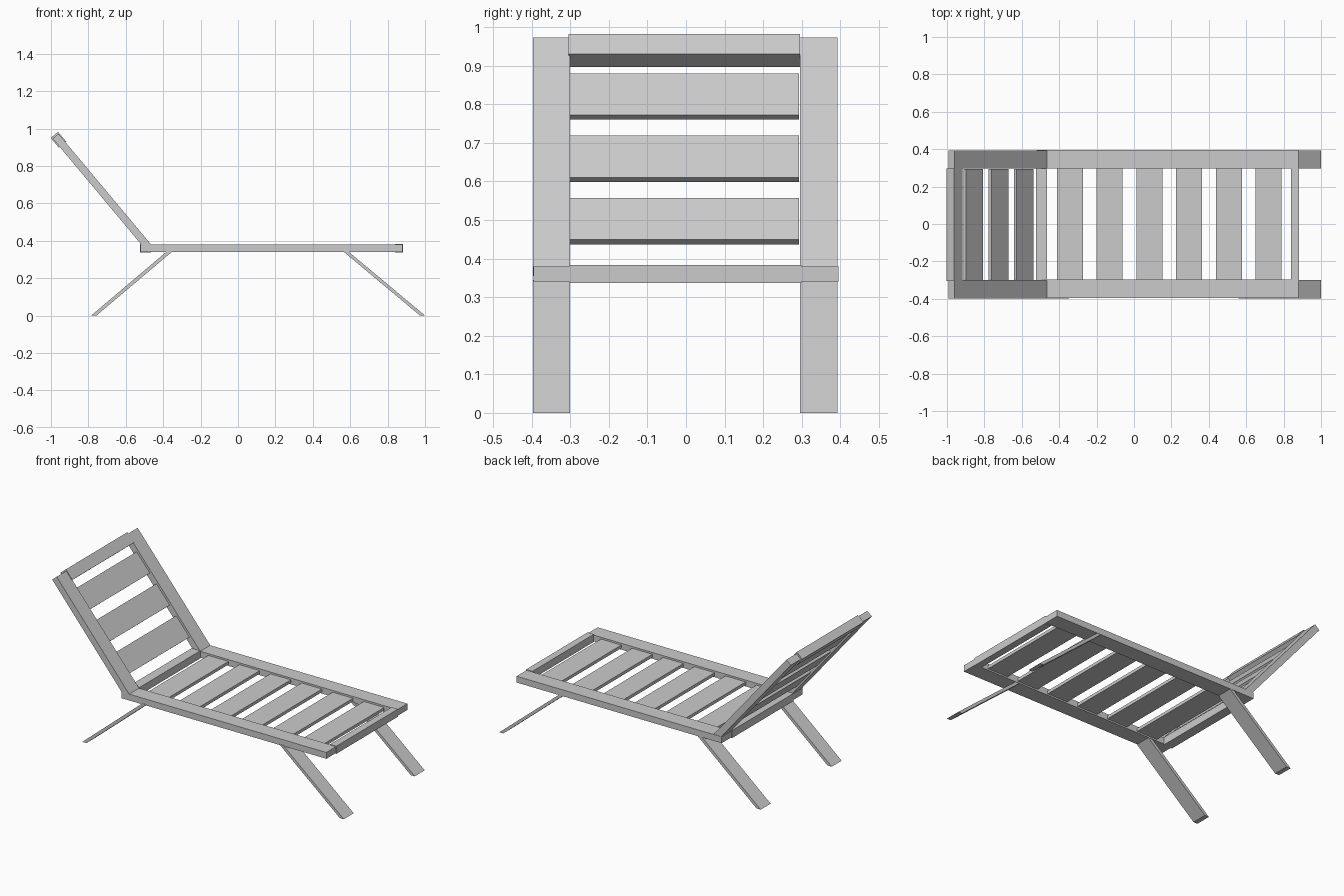
import bpy
from mathutils import Vector

if "Cube" in bpy.data.objects:
    bpy.data.objects.remove(bpy.data.objects["Cube"])


def prism(name, profile, y0, y1):
    """Extrude an (x, z) outline from y0 to y1."""
    n = len(profile)
    verts = [(x, y, z) for y in (y0, y1) for x, z in profile]
    faces = [tuple(range(n)), tuple(reversed(range(n, 2 * n)))]
    faces += [(i, i + n, (i + 1) % n + n, (i + 1) % n) for i in range(n)]
    area = sum(profile[i][0] * profile[(i + 1) % n][1] - profile[(i + 1) % n][0] * profile[i][1]
               for i in range(n))
    if area < 0:
        faces = [tuple(reversed(f)) for f in faces]
    mesh = bpy.data.meshes.new(name)
    mesh.from_pydata(verts, [], faces)
    obj = bpy.data.objects.new(name, mesh)
    bpy.context.collection.objects.link(obj)
    return obj


def rect(x0, x1, z0, z1):
    return [(x0, z0), (x1, z0), (x1, z1), (x0, z1)]


# backrest plane: hinge point, direction up the back, direction behind it
HINGE = Vector((-0.465, 0.38))
UP = (Vector((-0.96, 0.972)) - HINGE).normalized()
BEHIND = Vector((-UP.y, UP.x))
if BEHIND.x > 0:
    BEHIND = -BEHIND
LENGTH = 0.772


def back_rect(s0, s1, d0, d1):
    return [tuple(HINGE + UP * s + BEHIND * d)
            for s, d in ((s0, d0), (s1, d0), (s1, d1), (s0, d1))]


IN, OUT = 0.298, 0.395

# side rails and legs, one set per side
for side, y0, y1 in (("right", -OUT, -IN), ("left", IN, OUT)):
    prism(f"seat_rail_{side}", rect(-0.52, 0.88, 0.34, 0.379), y0, y1)
    prism(f"back_rail_{side}", back_rect(0, LENGTH, 0, 0.04), y0 - 0.002, y1 - 0.002)
    prism(f"foot_leg_{side}", [(0.56, 0.345), (0.587, 0.345), (1.0, 0.0), (0.973, 0.0)],
          y0 - 0.002, y1 - 0.002)
    prism(f"head_leg_{side}", [(-0.378, 0.345), (-0.348, 0.345), (-0.757, 0.0), (-0.785, 0.0)],
          y0 - 0.002, y1 - 0.002)

# cross rails
prism("foot_cross_rail", rect(0.84, 0.883, 0.336, 0.383), -0.302, 0.299)
prism("head_cross_rail", rect(-0.524, -0.465, 0.336, 0.383), -0.302, 0.299)
prism("back_top_rail", back_rect(LENGTH - 0.06, LENGTH + 0.009, -0.005, 0.046), -0.304, 0.296)

# seat slats
for i in range(6):
    x = -0.412 + i * 0.2125
    prism(f"seat_slat_{i + 1}", rect(x, x + 0.139, 0.349, 0.368), -0.302, 0.298)

# backrest slats, recessed between the rails
for i in range(3):
    s = 0.099 + i * 0.2105
    prism(f"back_slat_{i + 1}", back_rect(s, s + 0.141, 0.011, 0.030), -0.303, 0.293)
